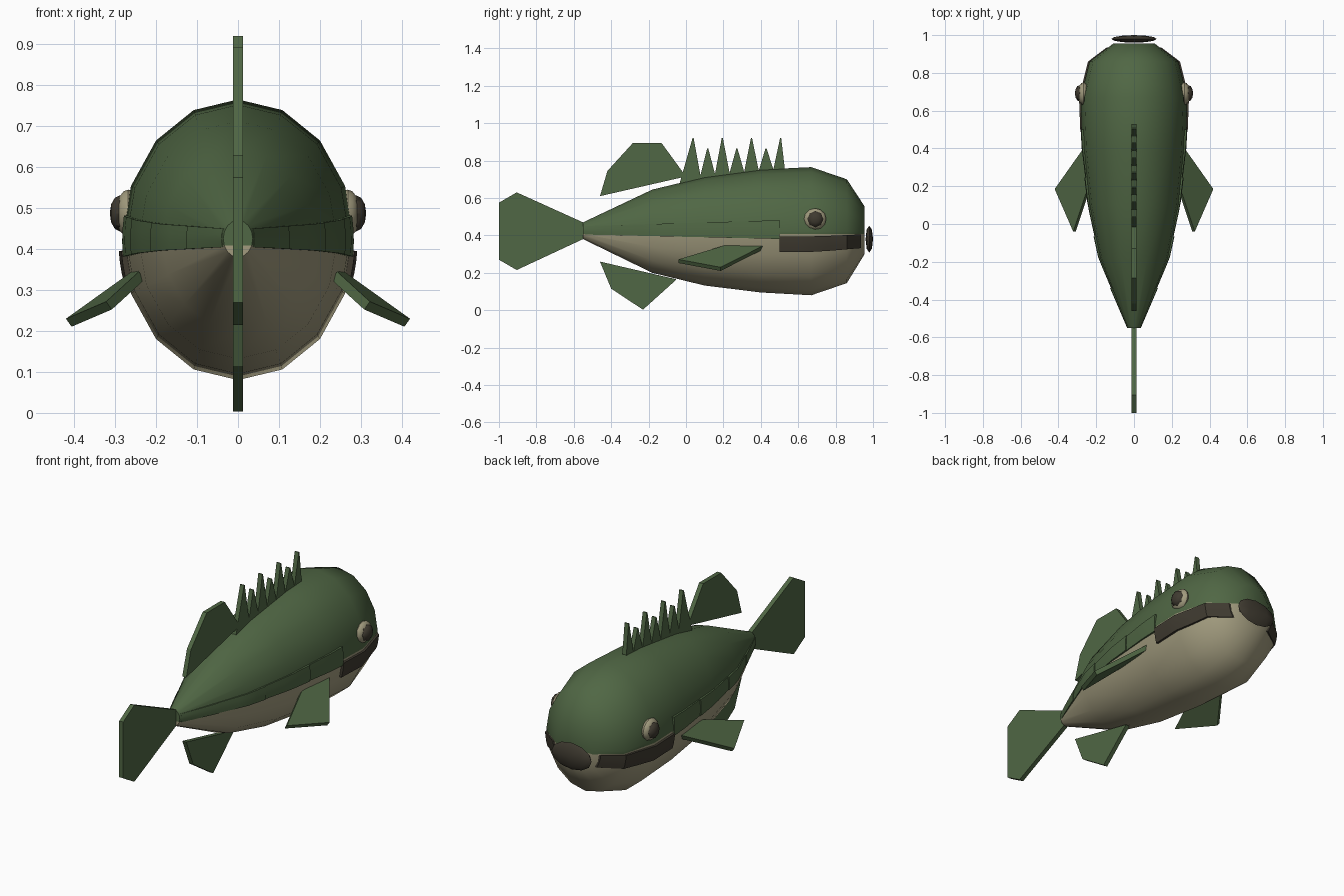
import bpy, bmesh, math
from mathutils import Vector

if "Cube" in bpy.data.objects:
    bpy.data.objects.remove(bpy.data.objects["Cube"])


def colour(name, rgb):
    m = bpy.data.materials.new(name)
    m.diffuse_color = (*rgb, 1)
    m.use_nodes = True
    m.node_tree.nodes["Principled BSDF"].inputs["Base Color"].default_value = m.diffuse_color
    return m


GREEN = colour("moss green", (0.08, 0.135, 0.058))
TAN = colour("belly tan", (0.36, 0.33, 0.21))
BROWN = colour("dark brown", (0.05, 0.043, 0.03))


def make(name, bm, mats, smooth=None):
    bmesh.ops.recalc_face_normals(bm, faces=bm.faces[:])
    me = bpy.data.meshes.new(name)
    bm.to_mesh(me)
    bm.free()
    ob = bpy.data.objects.new(name, me)
    bpy.context.collection.objects.link(ob)
    for m in mats:
        me.materials.append(m)
    if smooth:
        bpy.ops.object.select_all(action='DESELECT')
        ob.select_set(True)
        bpy.context.view_layer.objects.active = ob
        bpy.ops.object.shade_smooth_by_angle(angle=math.radians(smooth))
    return ob


# Body stations: y, half width, bottom z, top z
STATIONS = [(-0.55, 0.036, 0.38, 0.47), (-0.18, 0.185, 0.20, 0.645),
            (0.10, 0.242, 0.132, 0.712), (0.40, 0.273, 0.095, 0.752),
            (0.67, 0.283, 0.08, 0.765), (0.86, 0.235, 0.145, 0.70),
            (0.955, 0.11, 0.30, 0.555)]


def section(y):
    """Half width, centre z and half height of the body at y."""
    for a, b in zip(STATIONS, STATIONS[1:]):
        if y <= b[0]:
            break
    t = (y - a[0]) / (b[0] - a[0])
    w, lo, hi = (a[i] + (b[i] - a[i]) * t for i in (1, 2, 3))
    return w, (lo + hi) / 2, (hi - lo) / 2


def side_x(y, z):
    w, c, h = section(y)
    return w * math.sqrt(max(0.05, 1 - ((z - c) / h) ** 2))


# Body: 16-sided loft, split into green back and tan belly
bm = bmesh.new()
rings = []
for y, *_ in STATIONS:
    w, c, h = section(y)
    rings.append([bm.verts.new((w * math.sin(k * math.pi / 8), y,
                                c + h * math.cos(k * math.pi / 8))) for k in range(16)])
for r, s in zip(rings, rings[1:]):
    for k in range(16):
        j = (k + 1) % 16
        bm.faces.new((r[k], r[j], s[j], s[k]))
bm.faces.new(rings[0])
bm.faces.new(rings[-1])
bmesh.ops.bisect_plane(bm, geom=bm.verts[:] + bm.edges[:] + bm.faces[:],
                       plane_co=(0, 0, 0.408), plane_no=(0, 0, 1))
for f in bm.faces:
    f.material_index = int(f.calc_center_median().z < 0.408)
make("body", bm, [GREEN, TAN], 50)


# Curved plate that follows the flank of the body
def flank_plate(name, side, ys, low, high, lift, mat):
    bm = bmesh.new()
    cols = []
    for i, y in enumerate(ys):
        t = i / (len(ys) - 1)
        col = []
        for depth in (lift(t), -0.012):
            for k in range(4):
                z = low(y) + (high(y) - low(y)) * k / 3
                col.append(bm.verts.new((side * (side_x(y, z) + depth), y, z)))
        cols.append(col[:4] + col[:3:-1])
    for a, b in zip(cols, cols[1:]):
        for k in range(8):
            j = (k + 1) % 8
            bm.faces.new((a[k], a[j], b[j], b[k]))
    bm.faces.new(cols[0])
    bm.faces.new(cols[-1])
    make(name, bm, [mat], 35)


# Flat fin from a (y, z) outline, centred on x = 0
def fin(name, outline, half):
    bm = bmesh.new()
    a, b = ([bm.verts.new((s * half, y, z)) for y, z in outline] for s in (-1, 1))
    bm.faces.new(a)
    bm.faces.new(b)
    for k in range(len(a)):
        j = (k + 1) % len(a)
        bm.faces.new((a[k], a[j], b[j], b[k]))
    make(name, bm, [GREEN])


fin("rear_dorsal_fin", [(0, 0.715), (-0.13, 0.893), (-0.285, 0.893),
                        (-0.42, 0.745), (-0.46, 0.61)], 0.012)
fin("anal_fin", [(-0.46, 0.26), (-0.40, 0.115), (-0.23, 0.003), (-0.05, 0.165)], 0.012)
fin("tail_fin", [(-0.54, 0.465), (-0.905, 0.63), (-1, 0.575), (-1, 0.27),
                 (-0.905, 0.215), (-0.54, 0.385)], 0.012)

# Spiny dorsal fin: zigzag of alternating tall and short spines
zigzag = [(-0.035, 0.675)]
for i in range(7):
    y = 0.038 + 0.078 * i
    zigzag += [(y - 0.003, 0.865 + 0.055 * (i % 2 == 0)),
               (y + 0.003, 0.865 + 0.055 * (i % 2 == 0)),
               (y + (0.039 if i < 6 else 0.022), 0.722 + 0.006 * i)]
zigzag += [(0.52, 0.70), (0.0, 0.64)]
fin("spiny_dorsal_fin", zigzag, 0.012)


def ball(name, centre, size, segs, rings, mat, smooth=None):
    bm = bmesh.new()
    bmesh.ops.create_uvsphere(bm, u_segments=segs, v_segments=rings, radius=1)
    for v in bm.verts:  # pole turned along x
        v.co = Vector((v.co.z * size[0], v.co.x * size[1], v.co.y * size[2])) + Vector(centre)
    make(name, bm, [mat], smooth)


for side, tag in ((1, "right"), (-1, "left")):
    # Lateral line of four overlapping scale plates
    cuts = [-0.54, -0.34, -0.065, 0.245, 0.50]
    for n, (a, b) in enumerate(zip(cuts, cuts[1:])):
        half = lambda y: 0.026 + 0.03 * (y + 0.54)
        flank_plate(f"lateral_scale_{tag}_{n + 1}", side,
                    [a + (b - a) * k / 5 for k in range(6)],
                    lambda y: 0.424 - half(y) * 0.75, lambda y: 0.424 + half(y),
                    lambda t: 0.001 + 0.005 * t, GREEN)
    # Mouth side
    flank_plate(f"mouth_{tag}", side, [0.50, 0.60, 0.67, 0.76, 0.86, 0.935],
                lambda y: 0.312 + 0.02 * max(0, y - 0.7) / 0.235,
                lambda y: 0.395 + 0.01 * max(0, y - 0.7) / 0.235,
                lambda t: 0.009, BROWN)
    # Eye
    ball(f"eye_{tag}", (side * 0.268, 0.69, 0.487), (0.03, 0.06, 0.058), 12, 8, TAN, 40)
    ball(f"pupil_{tag}", (side * 0.288, 0.692, 0.487), (0.025, 0.043, 0.044), 8, 6, BROWN, 40)
    # Pectoral fin: tilted slab
    bm = bmesh.new()
    off = Vector((side * 0.58, 0, 0.81)) * 0.012
    quad = [Vector((side * x, y, z)) for x, y, z in
            ((0.24, 0.43, 0.344), (0.413, 0.185, 0.22), (0.315, -0.04, 0.262), (0.235, 0.2, 0.335))]
    lo = [bm.verts.new(p - off) for p in quad]
    hi = [bm.verts.new(p + off) for p in quad]
    bm.faces.new(lo)
    bm.faces.new(hi)
    for k in range(4):
        j = (k + 1) % 4
        bm.faces.new((lo[k], lo[j], hi[j], hi[k]))
    make(f"pectoral_fin_{tag}", bm, [GREEN])

# Lips at the snout
ball("lips", (0, 0.98, 0.38), (0.12, 0.02, 0.072), 8, 6, BROWN, 40)
